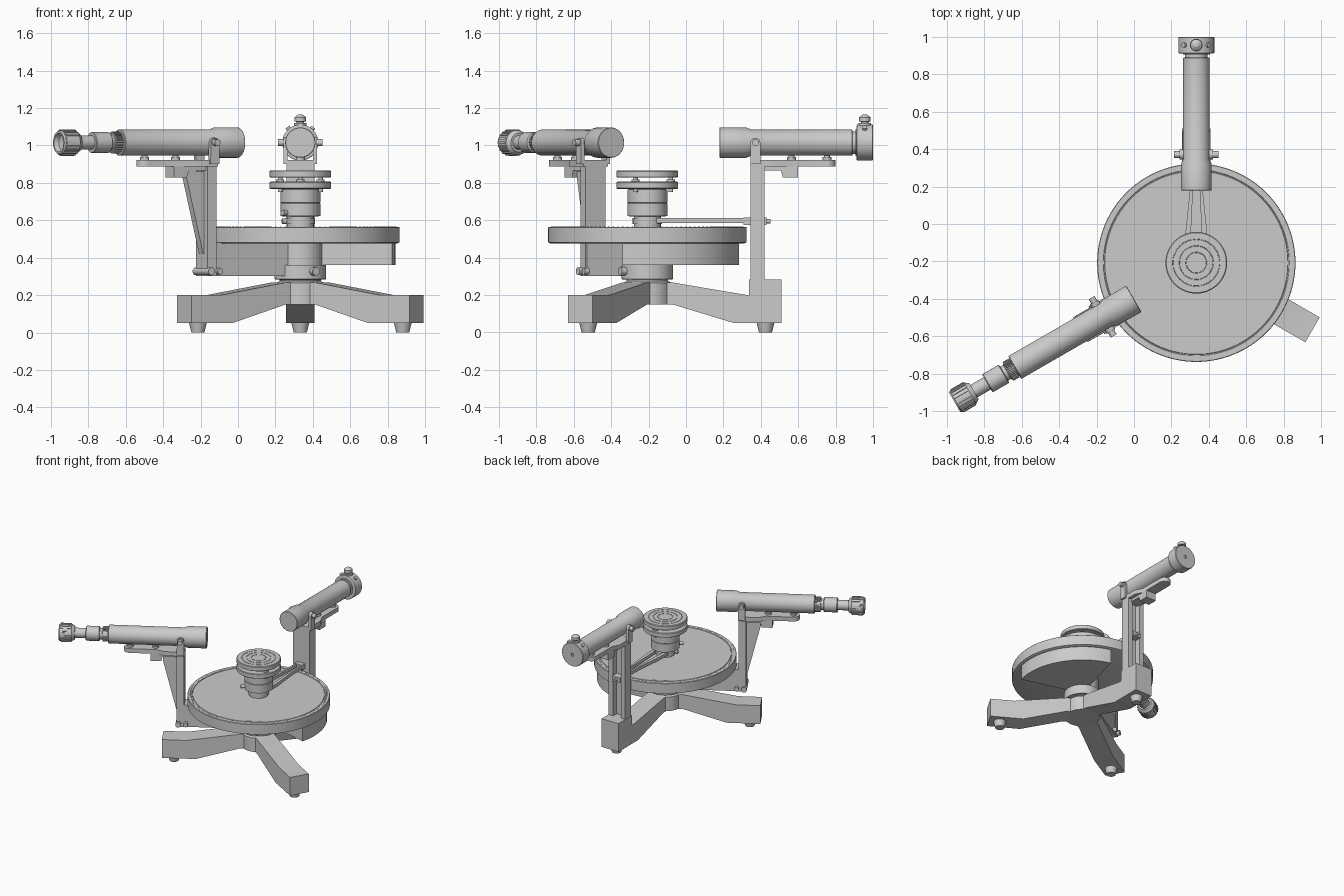
import bpy, bmesh
from math import pi, cos, sin, radians
from mathutils import Matrix, Vector

if "Cube" in bpy.data.objects:
    bpy.data.objects.remove(bpy.data.objects["Cube"])

CENTRE = Matrix.Translation((0.333, -0.207, 0))
AXIS_Z = 1.015                      # height of the optical axis


def frame(deg):
    """Local frame on the main axis: x points outward at the given angle."""
    return CENTRE @ Matrix.Rotation(radians(deg), 4, 'Z')


def finish(name, bm, m):
    bmesh.ops.recalc_face_normals(bm, faces=bm.faces)
    bm.transform(m)
    me = bpy.data.meshes.new(name)
    bm.to_mesh(me)
    bm.free()
    ob = bpy.data.objects.new(name, me)
    bpy.context.collection.objects.link(ob)
    return ob


def lathe(name, prof, m=CENTRE, pos=(0, 0, 0), axis='Z', n=48):
    """Spin (radius, height) points around an axis and cap both ends."""
    bm = bmesh.new()
    rings = [[bm.verts.new((r * cos(2 * pi * i / n), r * sin(2 * pi * i / n), h))
              for i in range(n)] for r, h in prof]
    for a, b in zip(rings, rings[1:]):
        for i in range(n):
            j = (i + 1) % n
            bm.faces.new((a[i], a[j], b[j], b[i]))
    bm.faces.new(rings[0])
    bm.faces.new(rings[-1])
    rot = {'X': Matrix.Rotation(pi / 2, 4, 'Y'), 'Y': Matrix.Rotation(-pi / 2, 4, 'X'),
           'Z': Matrix()}[axis]
    return finish(name, bm, m @ Matrix.Translation(pos) @ rot)


def rod(name, r, a, b, m, pos, axis, n=24):
    return lathe(name, [(r, a), (r, b)], m, pos, axis, n)


def extrude(name, pts, lo, hi, m, plane='XZ'):
    """Extrude an outline drawn in the XZ or XY plane."""
    bm = bmesh.new()
    put = (lambda p, d: (p[0], d, p[1])) if plane == 'XZ' else (lambda p, d: (p[0], p[1], d))
    a = [bm.verts.new(put(p, lo)) for p in pts]
    b = [bm.verts.new(put(p, hi)) for p in pts]
    for i in range(len(pts)):
        j = (i + 1) % len(pts)
        bm.faces.new((a[i], a[j], b[j], b[i]))
    bm.faces.new(a)
    bm.faces.new(b)
    return finish(name, bm, m)


def box(name, x0, x1, y0, y1, z0, z1, m):
    return extrude(name, [(x0, z0), (x1, z0), (x1, z1), (x0, z1)], y0, y1, m)


def radial_boxes(name, count, size, radius, m, pos=(0, 0, 0), axis='Z'):
    """Ring of small boxes in one mesh, for tick marks and knurling."""
    bm = bmesh.new()
    for i in range(count):
        mm = (Matrix.Rotation(2 * pi * i / count, 4, 'Z') @ Matrix.Translation((radius, 0, 0))
              @ Matrix.Diagonal((*size, 1)))
        bmesh.ops.create_cube(bm, size=1, matrix=mm)
    rot = Matrix.Rotation(pi / 2, 4, 'Y') if axis == 'X' else Matrix()
    return finish(name, bm, m @ Matrix.Translation(pos) @ rot)


COL, TEL = frame(90), frame(210)

# Tripod base
lathe("base_hub", [(.13, .15), (.13, .265), (.11, .275)])
leg = [(.05, .15), (.135, .15), (.465, .05), (.717, .05), (.717, .2), (.535, .2), (.13, .268), (.05, .268)]
for i, deg in enumerate((90, 210, 330)):
    f = frame(deg)
    extrude(f"leg_{i}", leg, -.077, .077, f)
    lathe(f"foot_{i}", [(.035, 0), (.048, .052)], f, (.632, 0, 0), n=32)

# Central column and counterweight under the circle
lathe("column_collar", [(.11, .265), (.11, .282), (.138, .285), (.138, .36), (.12, .36), (.12, .485)])
wedge = [(0, 0)] + [(.508 * cos(radians(a)), .508 * sin(radians(a))) for a in range(-45, 46, 3)]
extrude("counterweight_sector", wedge, .36, .485, frame(30), 'XY')

# Graduated circle
lathe("graduated_circle", [(.515, .475), (.53, .482), (.53, .562), (.527, .565), (.497, .565),
                           (.495, .561), (.491, .561), (.489, .565), (.1, .565)], n=96)
radial_boxes("degree_marks", 120, (.016, .002, .002), .507, CENTRE, (0, 0, .565))
for i, deg in enumerate((0, 180)):
    f = frame(300 + deg)
    box(f"vernier_window_{i}", .42, .482, -.06, .06, .562, .567, f)

# Prism table
lathe("table_column", [(.072, .56), (.072, .62), (.107, .622), (.107, .69), (.104, .692),
                       (.107, .694), (.107, .765), (.085, .768), (.085, .775)])
lathe("table_lower_plate", [(.16, .768), (.165, .772), (.165, .802), (.16, .806)], n=64)
groove = [(r + d, z) for r in (.125, .09, .055)
          for d, z in ((.002, .866), (.001, .863), (-.001, .863), (-.002, .866))]
lathe("table_top_plate", [(.16, .828), (.165, .832), (.165, .862), (.16, .866)] + groove + [(.02, .866)], n=64)
for i in range(3):
    f = frame(90 + 120 * i)
    rod(f"levelling_screw_{i}", .012, .75, .845, f, (.125, 0, 0), 'Z')
    lathe(f"levelling_nut_{i}", [(.022, .806), (.022, .818)], f, (.125, 0, 0), n=24)
for i, (deg, z, r) in enumerate(((225, .64, .1), (195, .595, .065))):
    rod(f"table_clamp_screw_{i}", .014, r, r + .035, frame(deg), (0, 0, z), 'X')

# Twin-bar stay from table column to collimator post
lathe("stay_ring", [(.078, .58), (.078, .612)])
for s in (1, -1):
    extrude(f"stay_bar_{s}", [(.03, s * .06), (.17, s * .057), (.39, s * .034), (.53, s * .034),
                              (.53, s * .018), (.39, s * .018), (.03, s * .035)], .585, .611, COL, 'XY')
box("stay_end_block", .515, .638, -.034, .034, .575, .615, COL)
rod("stay_screw", .012, .63, .66, COL, (0, 0, .595), 'X')

# Collimator post: channel section on a foot block
box("collimator_foot_block", .545, .717, -.077, .077, .19, .282, COL)
box("collimator_post_web", .552, .582, -.075, .075, .28, .9, COL)
for s in (1, -1):
    box(f"collimator_post_flange_{s}", .552, .627, min(s * .075, s * .035), max(s * .075, s * .035), .28, .9, COL)

# Telescope arm and post
box("telescope_arm", .1, .6, -.055, .055, .302, .48, TEL)
box("telescope_post", .552, .608, -.062, .062, .302, .9, TEL)
extrude("telescope_post_rib", [(.6, .42), (.612, .42), (.715, .83), (.715, .86), (.6, .86)], -.022, .022, TEL)
rod("arm_pivot_bolt", .021, -.085, .085, TEL, (.595, 0, .327), 'Y')
rod("arm_lock_bolt", .017, -.082, .082, TEL, (.54, 0, .327), 'Y')
rod("collar_clamp_screw", .022, .13, .168, frame(300), (0, 0, .327), 'X')


# Parts shared by the telescope and the collimator
def tube_mount(name, f, length):
    end = [(.96 + .045 * cos(a), .045 * sin(a)) for a in [pi * k / 12 - pi / 2 for k in range(13)]]
    extrude(f"{name}_top_bracket", [(.552, -.075), (.7, -.075), (.76, -.045)] + end
            + [(.76, .045), (.7, .075), (.552, .075)], .887, .922, f, 'XY')
    extrude(f"{name}_spring_bracket", [(.6, .865), (.715, .865), (.725, .828), (.805, .828),
                                       (.805, .888), (.6, .888)], -.045, .045, f)
    for i, r in enumerate((.77, .96)):
        rod(f"{name}_height_screw_{i}", .016, .89, .96, f, (r, 0, 0), 'Z')
        rod(f"{name}_screw_head_{i}", .024, .922, .938, f, (r, 0, 0), 'Z')
    ear = [(.552, .9), (.605, .9)] + [(.578 + .026 * cos(a), AXIS_Z + .026 * sin(a))
                                      for a in [pi * k / 12 for k in range(13)]]
    for s in (1, -1):
        lo, hi = sorted((s * .068, s * .09))
        extrude(f"{name}_fork_ear_{s}", ear, lo, hi, f)
        lo, hi = sorted((s * .088, s * .118))
        rod(f"{name}_pivot_screw_{s}", .018, lo, hi, f, (.578, 0, AXIS_Z), 'Y')
    lathe(f"{name}_tube", [(.078, .385), (.081, .388), (.081, .53), (.07, .555), (.07, length - .003),
                           (.067, length)], f, (0, 0, AXIS_Z), 'X', 64)


tube_mount("collimator", COL, 1.097)
tube_mount("telescope", TEL, 1.12)
axis = (0, 0, AXIS_Z)

# Collimator slit head
lathe("slit_neck", [(.06, 1.09), (.06, 1.112), (.072, 1.112), (.072, 1.125)], COL, axis, 'X')
lathe("slit_head", [(.09, 1.118), (.096, 1.122), (.096, 1.203), (.093, 1.207), (.013, 1.207),
                    (.013, 1.195)], COL, axis, 'X', 64)
lathe("slit_knob", [(.034, 1.09), (.034, 1.12), (.02, 1.12), (.02, 1.126), (.031, 1.128), (.031, 1.15),
                    (.022, 1.157), (.01, 1.165)], COL, (1.163, 0, 0), n=32)
for s in (1, -1):
    f = COL @ Matrix.Translation((0, 0, AXIS_Z)) @ Matrix.Rotation(s * radians(40), 4, 'X')
    rod(f"slit_side_screw_{s}", .013, .085, .108, f, (1.163, 0, 0), 'Z')

# Telescope drawtube and eyepiece
lathe("drawtube", [(.05, 1.11), (.05, 1.165), (.043, 1.167), (.043, 1.185), (.053, 1.187), (.056, 1.19),
                   (.056, 1.285), (.053, 1.289), (.038, 1.289), (.038, 1.395)], TEL, axis, 'X')
radial_boxes("focus_ring_knurling", 28, (.012, .006, .04), .052, TEL, (1.142, 0, AXIS_Z), 'X')
lathe("eyepiece", [(.05, 1.372), (.062, 1.39), (.066, 1.395), (.066, 1.483), (.06, 1.491), (.05, 1.491),
                   (.043, 1.465), (.02, 1.455)], TEL, axis, 'X')
radial_boxes("eyepiece_knurling", 20, (.01, .01, .08), .066, TEL, (1.438, 0, AXIS_Z), 'X')

# Smooth round surfaces, keep sharp edges
for ob in bpy.context.collection.objects:
    ob.select_set(True)
    bpy.context.view_layer.objects.active = ob
bpy.ops.object.shade_smooth_by_angle(angle=radians(30))
